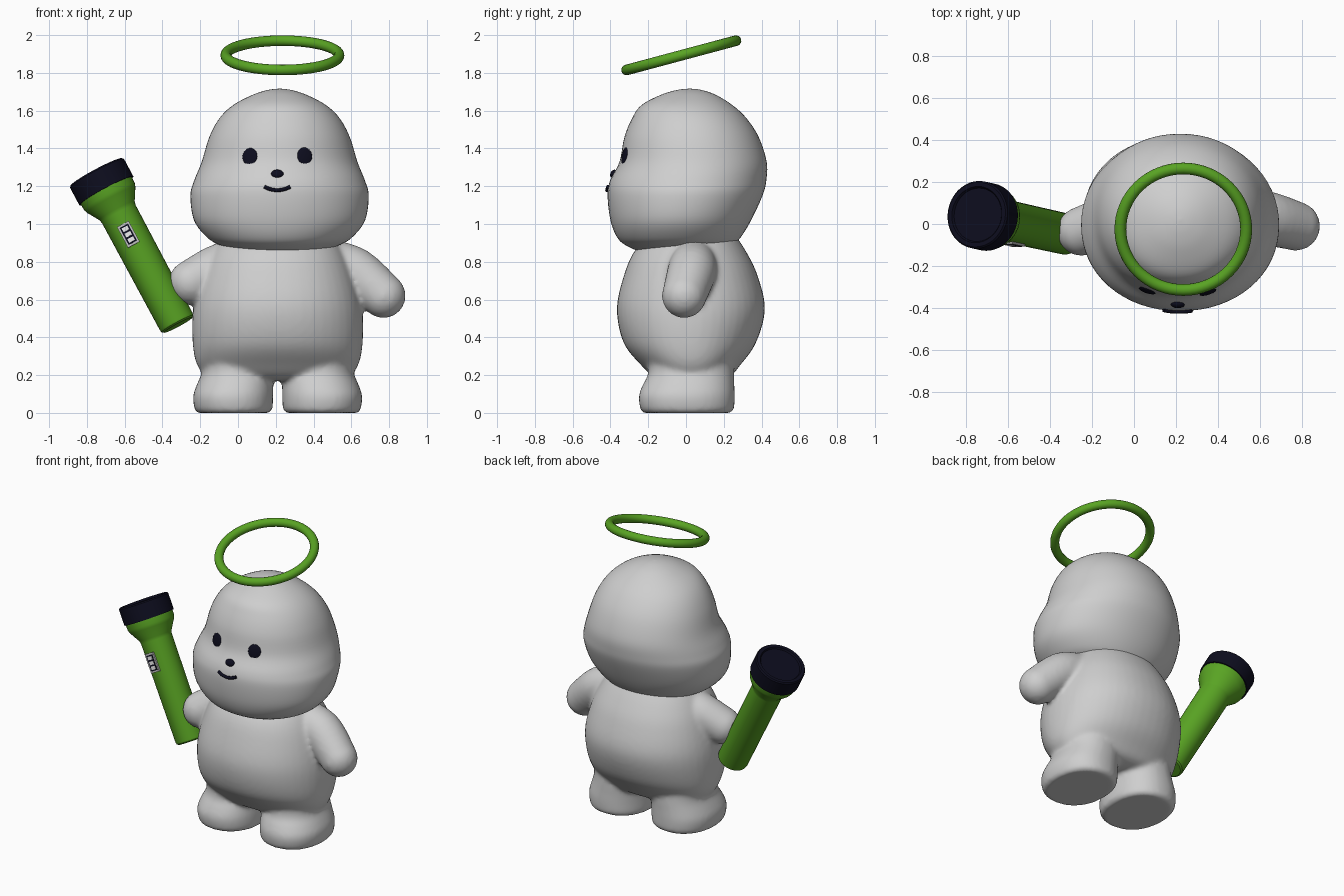
import bpy, bmesh, math
from mathutils import Vector, Matrix
from mathutils.bvhtree import BVHTree

if "Cube" in bpy.data.objects:
    bpy.data.objects.remove(bpy.data.objects["Cube"])

CX = 0.215  # centre line of the figure


def material(name, rgb):
    m = bpy.data.materials.new(name)
    m.diffuse_color = (*rgb, 1)
    m.use_nodes = True
    m.node_tree.nodes["Principled BSDF"].inputs["Base Color"].default_value = m.diffuse_color
    return m


GREY = material("soft_grey", (0.62, 0.62, 0.62))
GREEN = material("leaf_green", (0.10, 0.37, 0.017))
DARK = material("dark_navy", (0.004, 0.004, 0.013))
PALE = material("panel_silver", (0.5, 0.5, 0.5))
WHITE = material("bar_white", (0.85, 0.85, 0.85))


def finish(bm, name, mat, matrix=None, angle=40):
    """Turn a bmesh into a smooth-shaded object with sharp edges kept."""
    bmesh.ops.remove_doubles(bm, verts=bm.verts, dist=1e-5)
    bmesh.ops.recalc_face_normals(bm, faces=bm.faces)
    me = bpy.data.meshes.new(name)
    bm.to_mesh(me)
    bm.free()
    me.shade_smooth()
    me.set_sharp_from_angle(angle=math.radians(angle))
    me.materials.append(mat)
    ob = bpy.data.objects.new(name, me)
    bpy.context.collection.objects.link(ob)
    if matrix:
        ob.matrix_world = matrix
    return ob


def spline(rows, steps):
    """Catmull-Rom interpolation of profile rows."""
    out = []
    for i in range(len(rows) - 1):
        p = [rows[max(0, min(len(rows) - 1, i + k))] for k in (-1, 0, 1, 2)]
        for s in range(steps):
            t = s / steps
            out.append([0.5 * (2 * b + (c - a) * t + (2 * a - 5 * b + 4 * c - d) * t * t
                               + (3 * b - a - 3 * c + d) * t ** 3) for a, b, c, d in zip(*p)])
    return out + [list(rows[-1])]


def loft(bm, rows, n=48, power=2.0):
    """Skin rings given as (z, half width, front y, back y, centre x)."""
    rings = []
    for z, w, yf, yb, cx in rows:
        ring = []
        for k in range(n):
            a = 2 * math.pi * k / n
            c, s = math.cos(a), math.sin(a)
            e = 2 / power
            ring.append(bm.verts.new((cx + max(w, 0) * math.copysign(abs(c) ** e, c),
                                      (yf + yb) / 2 + (yb - yf) / 2 * math.copysign(abs(s) ** e, s), z)))
        rings.append(ring)
    for a, b in zip(rings, rings[1:]):
        for k in range(n):
            bm.faces.new((a[k], a[(k + 1) % n], b[(k + 1) % n], b[k]))
    for ring, row in ((rings[0], rows[0]), (rings[-1], rows[-1])):
        if row[1] > 1e-4:
            bm.faces.new(ring)


def limb(bm, pts):
    """Rounded limb from overlapping balls (x, y, z, radius)."""
    for x, y, z, r in spline(pts, 6):
        bmesh.ops.create_uvsphere(bm, u_segments=24, v_segments=16, radius=r,
                                  matrix=Matrix.Translation((x, y, z)))


def turned(name, mat, profile):
    """Turned part on the torch axis from (height, radius) points."""
    bm = bmesh.new()
    loft(bm, [(z, r, -r, r, 0) for z, r in profile], 40)
    return finish(bm, name, mat, TORCH, 25)


# Head: wide cheeks, narrower crown, slight muzzle
head_rows = [(0.84, 0, -0.04, -0.04), (0.85, 0.20, -0.22, 0.17), (0.885, 0.31, -0.315, 0.245),
             (0.93, 0.385, -0.365, 0.29), (1.02, 0.453, -0.40, 0.345), (1.15, 0.472, -0.415, 0.405),
             (1.23, 0.452, -0.402, 0.425), (1.33, 0.412, -0.352, 0.427), (1.46, 0.372, -0.326, 0.385),
             (1.56, 0.318, -0.285, 0.32), (1.63, 0.245, -0.235, 0.245), (1.685, 0.14, -0.13, 0.155),
             (1.71, 0.06, -0.045, 0.08), (1.717, 0, 0.02, 0.02)]
bm = bmesh.new()
loft(bm, spline([r + (CX + 0.005,) for r in head_rows], 5), 64, 2.08)
head = finish(bm, "head", GREY, angle=80)
tree = BVHTree.FromPolygons([v.co for v in head.data.vertices],
                            [p.vertices[:] for p in head.data.polygons])

# Body: torso, legs and arms blended into one soft skin
bm = bmesh.new()
torso = [(0.97, 0.26, -0.16, 0.24), (0.86, 0.345, -0.27, 0.315), (0.73, 0.405, -0.328, 0.378),
         (0.55, 0.448, -0.366, 0.418), (0.37, 0.45, -0.33, 0.37), (0.25, 0.425, -0.235, 0.285),
         (0.19, 0.36, -0.17, 0.23), (0.17, 0.2, -0.1, 0.15)]
loft(bm, spline([r + (CX - 0.005,) for r in torso], 5), 48, 2.15)
leg = [(0.0, 0.19, -0.225, 0.235, 0.234), (0.02, 0.206, -0.242, 0.254, 0.234),
       (0.09, 0.212, -0.25, 0.258, 0.236), (0.15, 0.202, -0.228, 0.256, 0.226),
       (0.21, 0.19, -0.2, 0.255, 0.214), (0.32, 0.18, -0.2, 0.25, 0.21)]
for side in (-1, 1):
    loft(bm, spline([r[:4] + (CX - 0.005 + side * r[4],) for r in leg], 4), 40, 2.2)
limb(bm, [(0.48, 0.04, 0.80, 0.12), (0.62, 0.03, 0.745, 0.13), (0.77, -0.01, 0.62, 0.118)])
limb(bm, [(-0.02, 0.03, 0.80, 0.12), (-0.12, 0.01, 0.76, 0.125), (-0.25, -0.035, 0.69, 0.118)])
body = finish(bm, "body", GREY)
rm = body.modifiers.new("blend", 'REMESH')
rm.mode, rm.voxel_size, rm.use_smooth_shade = 'VOXEL', 0.014, True
sm = body.modifiers.new("soften", 'SMOOTH')
sm.factor, sm.iterations = 0.5, 8


# Face: eyes and nose as domed plates, mouth as a thin curve
def on_face(x, z):
    hit, normal, _, _ = tree.ray_cast(Vector((x, -2, z)), Vector((0, 1, 0)))
    return hit, normal


def face_spot(name, x, z, w, h, depth):
    hit, normal = on_face(x, z)
    bm = bmesh.new()
    bmesh.ops.create_uvsphere(bm, u_segments=32, v_segments=16, radius=1)
    bmesh.ops.scale(bm, verts=bm.verts, vec=(w, h, depth))
    finish(bm, name, DARK, Matrix.Translation(hit) @ normal.to_track_quat('Z', 'Y').to_matrix().to_4x4())


face_spot("left_eye", 0.063, 1.357, 0.041, 0.046, 0.009)
face_spot("right_eye", 0.353, 1.360, 0.041, 0.046, 0.009)
face_spot("nose", 0.208, 1.266, 0.033, 0.023, 0.016)

cu = bpy.data.curves.new("mouth", 'CURVE')
cu.dimensions = '3D'
cu.bevel_depth, cu.bevel_resolution, cu.use_fill_caps = 0.010, 3, True
sp = cu.splines.new('POLY')
sp.points.add(12)
for i, p in enumerate(sp.points):
    u = i / 6 - 1
    x, z = 0.208 + 0.068 * u, 1.179 + 0.018 * u * u
    p.co = (x, on_face(x, z)[0].y - 0.004, z, 1)
cu.materials.append(DARK)
bpy.context.collection.objects.link(bpy.data.objects.new("mouth", cu))

# Halo: tilted ring floating over the head
bm = bmesh.new()
N, M = 64, 16
grid = []
for i in range(N):
    a = 2 * math.pi * i / N
    grid.append([bm.verts.new(((0.3 + 0.028 * math.cos(b)) * math.cos(a),
                               (0.3 + 0.028 * math.cos(b)) * math.sin(a), 0.028 * math.sin(b)))
                 for b in (2 * math.pi * j / M for j in range(M))])
for i in range(N):
    for j in range(M):
        k, l = (i + 1) % N, (j + 1) % M
        bm.faces.new((grid[i][j], grid[k][j], grid[k][l], grid[i][l]))
finish(bm, "halo", GREEN, Matrix.Translation((0.235, -0.025, 1.893)) @ Matrix.Rotation(math.radians(15), 4, 'X'),
       80)

# Torch: handle, flared neck and dark lamp cap on a leaning axis
base = Vector((-0.317, -0.05, 0.465))
zd = (Vector((-0.75, 0.045, 1.275)) - base).normalized()
xd = Vector((0, 1, 0)).cross(zd).normalized()
TORCH = Matrix((xd, zd.cross(xd), zd)).transposed().to_4x4()
TORCH.translation = base
turned("torch_handle", GREEN, [(0, 0), (0, 0.085), (0.008, 0.095), (0.02, 0.098), (0.67, 0.101),
                               (0.69, 0.106), (0.755, 0.145), (0.775, 0.152), (0.82, 0.154), (0.82, 0)])
turned("torch_cap", DARK, [(0.81, 0), (0.81, 0.162), (0.915, 0.162), (0.923, 0.155),
                           (0.923, 0.135), (0.912, 0.128), (0.912, 0)])


# Switch panel on the front of the handle
def plate(name, mat, front, z, w, h, depth):
    bm = bmesh.new()
    bmesh.ops.create_cube(bm, size=1)
    bmesh.ops.scale(bm, verts=bm.verts, vec=(w, depth, h))
    bmesh.ops.translate(bm, verts=bm.verts, vec=(-0.006, -front + depth / 2, z))
    finish(bm, name, mat, TORCH)


plate("switch_frame", PALE, 0.108, 0.54, 0.07, 0.125, 0.03)
plate("switch_inset", DARK, 0.110, 0.54, 0.050, 0.102, 0.006)
for i in (-1, 0, 1):
    plate("switch_bar", WHITE, 0.112, 0.54 + 0.032 * i, 0.034, 0.022, 0.006)
